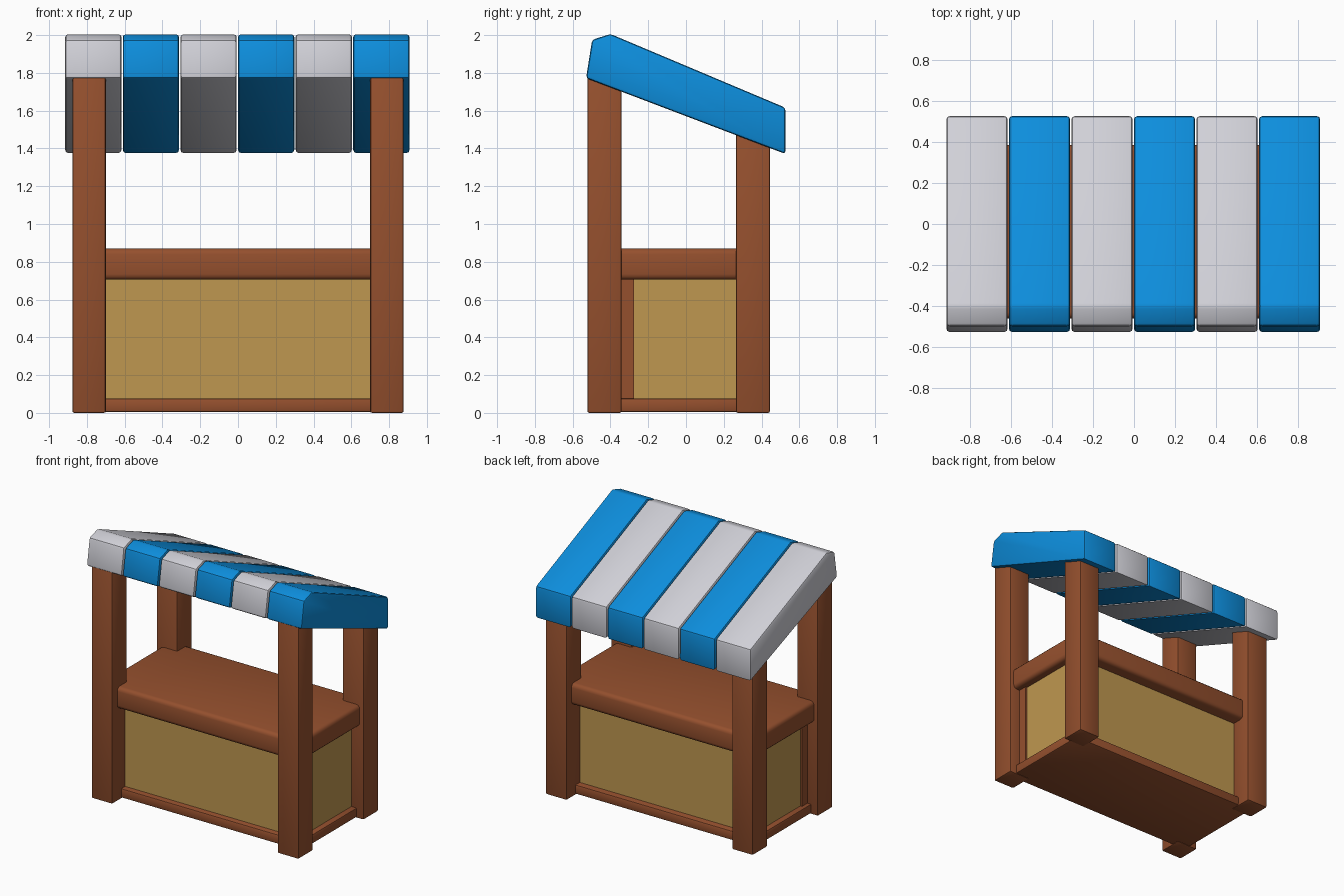
import bpy
import bmesh

default = bpy.data.objects.get("Cube")
if default:
    bpy.data.objects.remove(default, do_unlink=True)


def material(name, rgb):
    mat = bpy.data.materials.new(name)
    mat.use_nodes = True
    color = (*rgb, 1.0)
    mat.diffuse_color = color
    mat.node_tree.nodes["Principled BSDF"].inputs["Base Color"].default_value = color
    return mat


wood = material("brown wood", (0.30, 0.08, 0.027))
board = material("tan board", (0.52, 0.31, 0.08))
blue = material("blue cloth", (0.004, 0.27, 0.72))
white = material("pale grey cloth", (0.63, 0.63, 0.68))


def prism(name, mat, profile, x0, x1, bevel=0.0, segments=2):
    """Extrude a (y, z) profile from x0 to x1 and round its edges."""
    bm = bmesh.new()
    face = bm.faces.new([bm.verts.new((x0, y, z)) for y, z in profile])
    result = bmesh.ops.extrude_face_region(bm, geom=[face])
    moved = [v for v in result["geom"] if isinstance(v, bmesh.types.BMVert)]
    bmesh.ops.translate(bm, verts=moved, vec=(x1 - x0, 0, 0))
    bmesh.ops.recalc_face_normals(bm, faces=bm.faces)
    if bevel:
        bmesh.ops.bevel(bm, geom=bm.edges[:], offset=bevel, segments=segments,
                        profile=0.5, affect='EDGES', clamp_overlap=True)
    mesh = bpy.data.meshes.new(name)
    bm.to_mesh(mesh)
    bm.free()
    mesh.materials.append(mat)
    obj = bpy.data.objects.new(name, mesh)
    bpy.context.collection.objects.link(obj)
    bpy.ops.object.select_all(action='DESELECT')
    obj.select_set(True)
    bpy.context.view_layer.objects.active = obj
    bpy.ops.object.shade_smooth_by_angle()
    return obj


def box(name, mat, x, y, z, bevel=0.0, segments=2):
    profile = [(y[0], z[0]), (y[1], z[0]), (y[1], z[1]), (y[0], z[1])]
    return prism(name, mat, profile, x[0], x[1], bevel, segments)


# Corner posts and front trim on each end
for side, sign in (("left", 1), ("right", -1)):
    post_x = sorted((0.70 * sign, 0.877 * sign))
    box(f"front_post_{side}", wood, post_x, (-0.522, -0.342), (0, 1.78), 0.01)
    box(f"back_post_{side}", wood, post_x, (0.265, 0.445), (0, 1.50), 0.01)
    trim_x = sorted((0.70 * sign, 0.79 * sign))
    box(f"end_trim_{side}", wood, trim_x, (-0.345, -0.275), (0.04, 0.74))

# Counter: base, boarded body and thick rounded top
box("base", wood, (-0.82, 0.82), (-0.41, 0.335), (0.005, 0.077), 0.012)
box("body_panels", board, (-0.775, 0.775), (-0.365, 0.285), (0.05, 0.75))
box("counter_top", wood, (-0.845, 0.845), (-0.46, 0.385), (0.705, 0.87), 0.03, 3)

# Sloping awning made of alternating strips
awning = [(-0.529, 1.772), (-0.497, 1.975), (-0.40, 2.006), (0.526, 1.616), (0.526, 1.371)]
pitch = 0.305
for i in range(6):
    start = -0.915 + i * pitch
    prism(f"awning_strip_{i + 1}", blue if i % 2 else white,
          awning, start, start + 0.298, 0.015)
